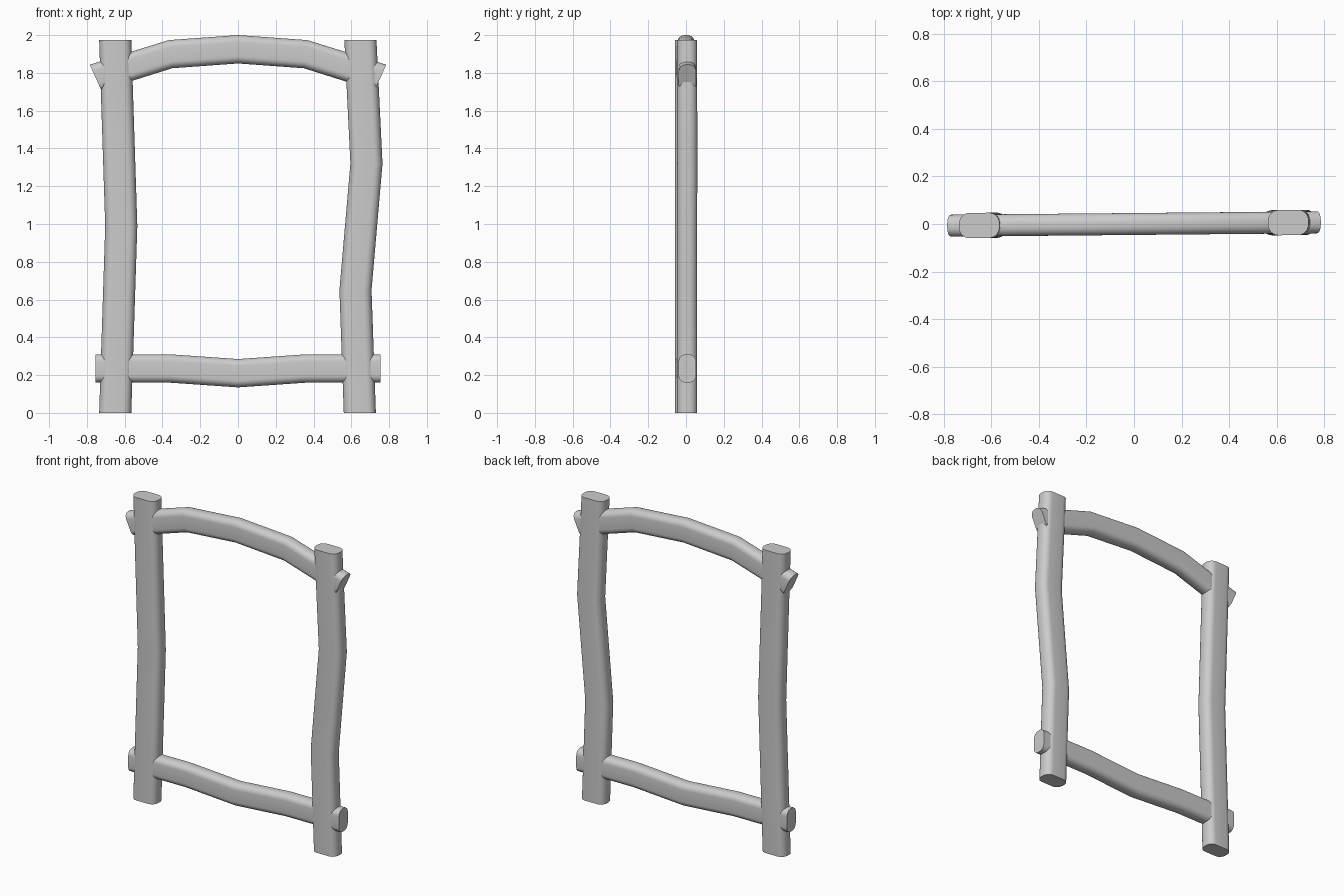
import bpy, bmesh, math
from mathutils import Vector

if "Cube" in bpy.data.objects:
    bpy.data.objects.remove(bpy.data.objects["Cube"])

SKEW = math.radians(0.53)  # slight twist of the whole frame about z


def section(half_w, half_d, steps=6):
    """Flattened log outline: rounded rectangle with broad corners."""
    rw, rd = half_w * 0.5, half_d * 0.85
    pts = []
    for k, (sx, sy) in enumerate([(1, 1), (-1, 1), (-1, -1), (1, -1)]):
        for i in range(steps + 1):
            a = math.pi / 2 * (k + i / steps)
            pts.append((sx * (half_w - rw) + rw * math.cos(a),
                        sy * (half_d - rd) + rd * math.sin(a)))
    return pts


def log(name, path, half_w, half_d):
    """Sweep the outline along (x, z, angle of the wide axis in degrees)."""
    bm = bmesh.new()
    outline = section(half_w, half_d)
    rings = []
    for x, z, ang in path:
        c, s = math.cos(math.radians(ang)), math.sin(math.radians(ang))
        ring = []
        for w, d in outline:
            px, pz = x + w * c, z + w * s
            ring.append(bm.verts.new(Vector((px, d + px * math.tan(SKEW) * 1.0, pz))))
        rings.append(ring)
    n = len(outline)
    for a, b in zip(rings, rings[1:]):
        for i in range(n):
            j = (i + 1) % n
            bm.faces.new((a[i], a[j], b[j], b[i]))
    bm.faces.new(rings[0])
    bm.faces.new(rings[-1])
    bmesh.ops.recalc_face_normals(bm, faces=bm.faces)
    mesh = bpy.data.meshes.new(name)
    bm.to_mesh(mesh)
    bm.free()
    ob = bpy.data.objects.new(name, mesh)
    bpy.context.collection.objects.link(ob)
    bpy.ops.object.select_all(action='DESELECT')
    ob.select_set(True)
    bpy.context.view_layer.objects.active = ob
    bpy.ops.object.shade_smooth_by_angle(angle=math.radians(30))


# Upright posts
log("left_post", [(-0.65, 0, 0), (-0.618, 0.99, 0), (-0.65, 1.975, 0)], 0.085, 0.053)
log("right_post", [(0.645, 0, 0), (0.622, 0.65, 0), (0.68, 1.32, 0), (0.648, 1.975, 0)],
    0.085, 0.053)

# Arched top rail and sagging bottom rail
log("top_rail", [(-0.754, 1.775, 114), (-0.358, 1.899, 97), (0, 1.925, 90),
                 (0.358, 1.899, 83), (0.754, 1.775, 66)], 0.075, 0.046)
log("bottom_rail", [(-0.755, 0.235, 90), (-0.36, 0.235, 90), (0, 0.21, 90),
                    (0.36, 0.235, 90), (0.755, 0.235, 90)], 0.075, 0.046)
